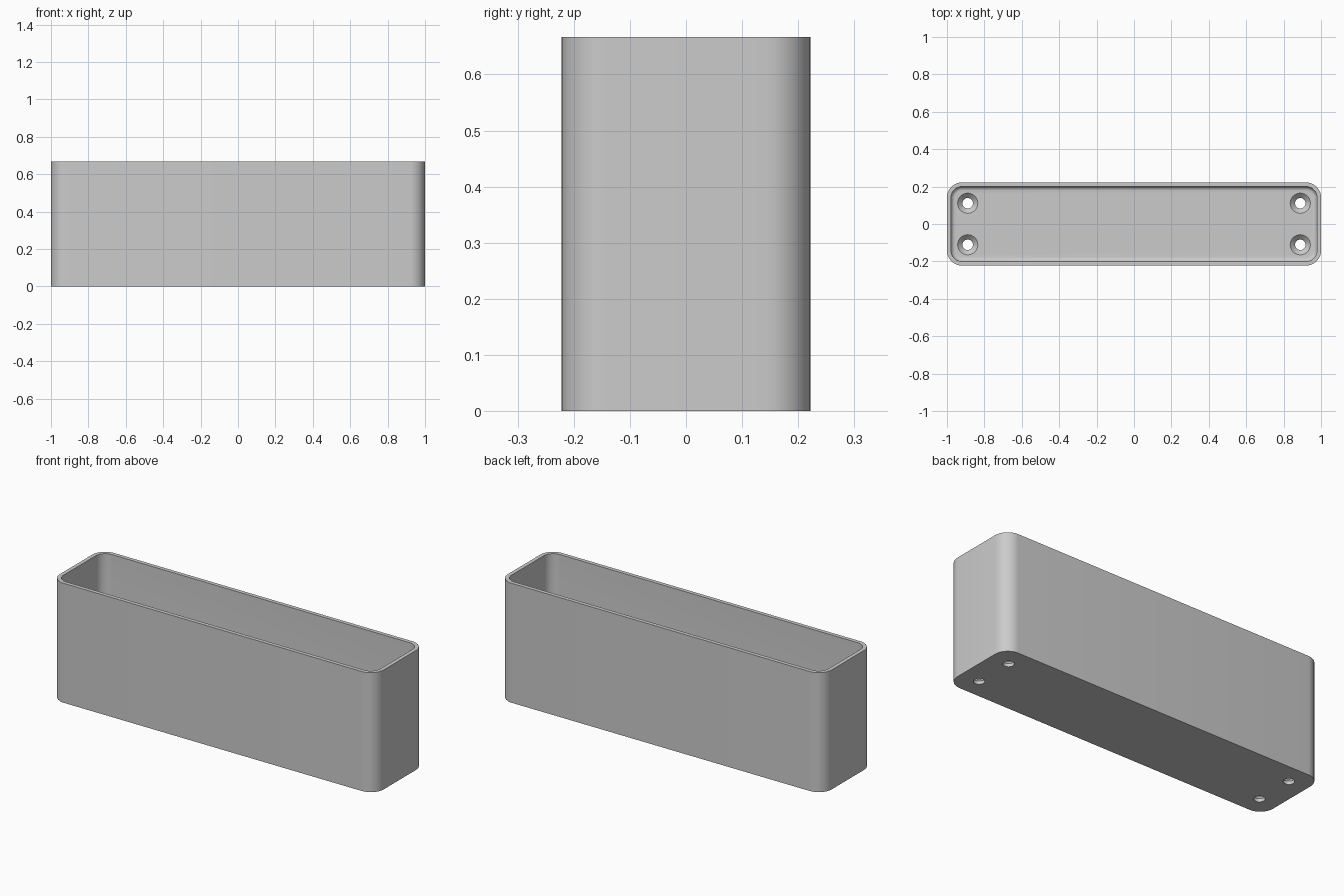
import bpy, bmesh, math

cube = bpy.data.objects.get("Cube")
if cube:
    bpy.data.objects.remove(cube, do_unlink=True)

# Main dimensions
LENGTH, WIDTH, HEIGHT = 2.0, 0.444, 0.667
CORNER, WALL, FLOOR, FILLET = 0.08, 0.022, 0.044, 0.022
HOLE_X, HOLE_Y, HOLE_R, SINK_R = 0.889, 0.111, 0.028, 0.054

grey = bpy.data.materials.new("light grey plastic")
grey.use_nodes = True
grey.diffuse_color = (0.6, 0.6, 0.6, 1)
grey.node_tree.nodes["Principled BSDF"].inputs["Base Color"].default_value = (0.6, 0.6, 0.6, 1)


def rounded_ring(bm, inset, z, steps=10):
    """Rounded rectangle of vertices, moved inward by inset."""
    r = CORNER - inset
    cx, cy = LENGTH / 2 - CORNER, WIDTH / 2 - CORNER
    ring = []
    for i, (sx, sy) in enumerate([(1, 1), (-1, 1), (-1, -1), (1, -1)]):
        for k in range(steps + 1):
            a = math.pi / 2 * (i + k / steps)
            ring.append(bm.verts.new((sx * cx + r * math.cos(a), sy * cy + r * math.sin(a), z)))
    return ring


def bridge(bm, lower, upper):
    n = len(lower)
    for i in range(n):
        j = (i + 1) % n
        bm.faces.new((lower[i], lower[j], upper[j], upper[i]))


def make_object(name, bm):
    bmesh.ops.recalc_face_normals(bm, faces=bm.faces)
    mesh = bpy.data.meshes.new(name)
    bm.to_mesh(mesh)
    bm.free()
    mesh.materials.append(grey)
    obj = bpy.data.objects.new(name, mesh)
    bpy.context.collection.objects.link(obj)
    return obj


# Open box: outer wall, rim, inner wall, and a fillet down to the floor
profile = [(0, 0), (0, HEIGHT), (WALL, HEIGHT)]
for k in range(7):
    a = math.pi / 2 * k / 6
    profile.append((WALL + FILLET * (1 - math.cos(a)), FLOOR + FILLET * (1 - math.sin(a))))
bm = bmesh.new()
rings = [rounded_ring(bm, inset, z) for inset, z in profile]
for lower, upper in zip(rings, rings[1:]):
    bridge(bm, lower, upper)
bm.faces.new(rings[0])
bm.faces.new(rings[-1])
box = make_object("open_box", bm)

# Cutter for the four countersunk screw holes
bm = bmesh.new()
slope_start = FLOOR - (SINK_R - HOLE_R)
over = 0.004
hole_profile = [(HOLE_R, -0.05), (HOLE_R, slope_start), (SINK_R + over, FLOOR + over)]
for sx in (-1, 1):
    for sy in (-1, 1):
        circles = []
        for r, z in hole_profile:
            circles.append([bm.verts.new((sx * HOLE_X + r * math.cos(math.tau * k / 32),
                                          sy * HOLE_Y + r * math.sin(math.tau * k / 32), z))
                            for k in range(32)])
        for lower, upper in zip(circles, circles[1:]):
            bridge(bm, lower, upper)
        bm.faces.new(circles[0])
        bm.faces.new(circles[-1])
cutter = make_object("screw_hole_cutter", bm)
cutter.hide_render = True
cutter.hide_set(True)

cut = box.modifiers.new("screw_holes", "BOOLEAN")
cut.operation = "DIFFERENCE"
cut.solver = "EXACT"
cut.object = cutter

# Apply the cut, then shade smoothly with sharp edges kept
bpy.ops.object.select_all(action="DESELECT")
box.select_set(True)
bpy.context.view_layer.objects.active = box
bpy.ops.object.modifier_apply(modifier=cut.name)
bpy.data.objects.remove(cutter, do_unlink=True)
bpy.ops.object.shade_smooth_by_angle(angle=math.radians(30))
